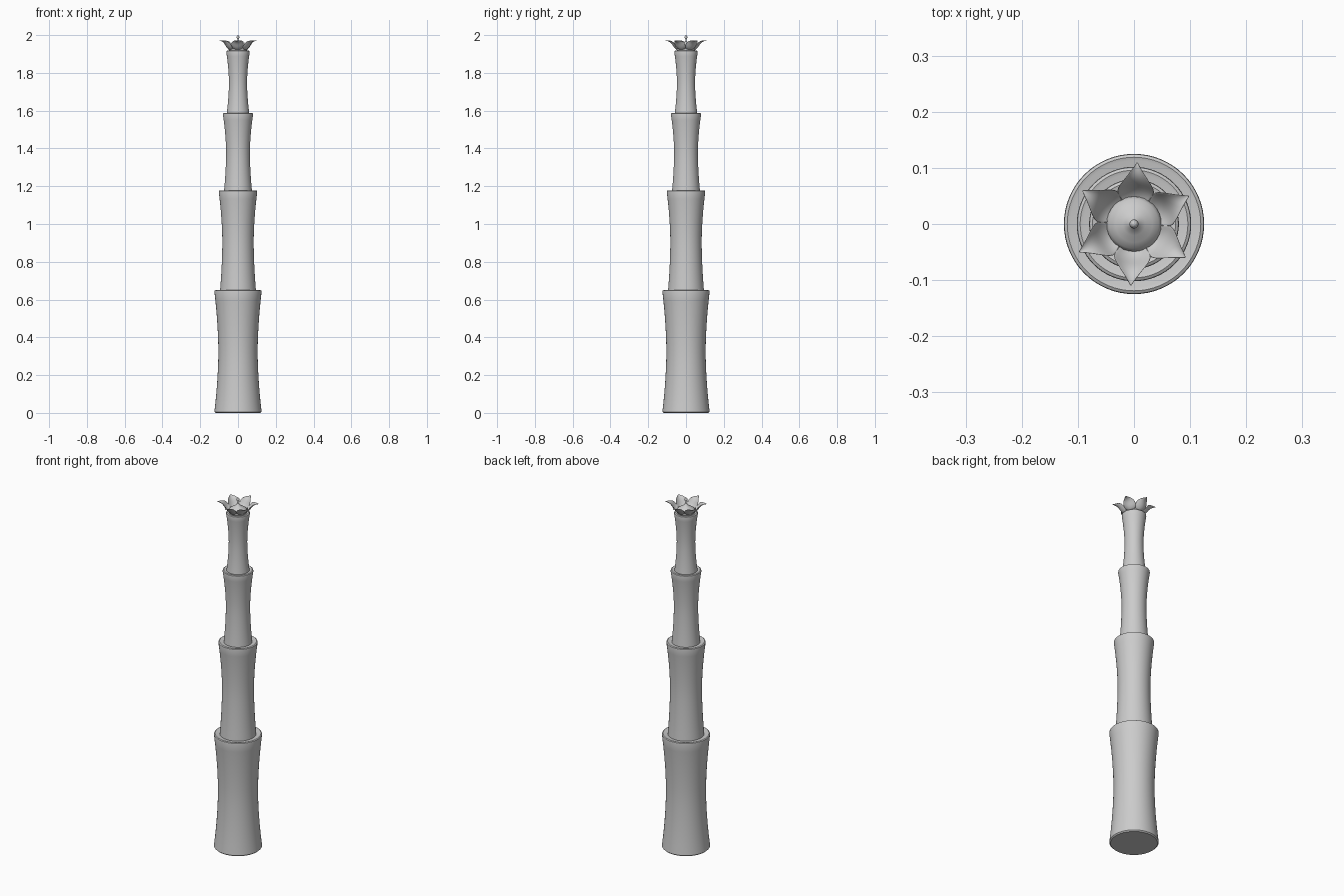
import bpy, bmesh, math

if "Cube" in bpy.data.objects:
    bpy.data.objects.remove(bpy.data.objects["Cube"])

def finish(name, bm, angle=40):
    bmesh.ops.recalc_face_normals(bm, faces=bm.faces)
    me = bpy.data.meshes.new(name)
    bm.to_mesh(me)
    bm.free()
    ob = bpy.data.objects.new(name, me)
    bpy.context.collection.objects.link(ob)
    bpy.ops.object.select_all(action='DESELECT')
    ob.select_set(True)
    bpy.context.view_layer.objects.active = ob
    bpy.ops.object.shade_smooth_by_angle(angle=math.radians(angle))
    return ob

def lathe(name, profile, n=64):
    bm = bmesh.new()
    vs = [bm.verts.new((r, 0, z)) for r, z in profile]
    es = [bm.edges.new(p) for p in zip(vs, vs[1:])]
    bmesh.ops.spin(bm, geom=vs + es, axis=(0, 0, 1), cent=(0, 0, 0),
                   angle=math.tau, steps=n)
    bmesh.ops.remove_doubles(bm, verts=bm.verts, dist=1e-5)
    return finish(name, bm)

def segment(name, z0, z1, r0, waist, r1):
    # waisted stalk with a small rounded lip at both ends
    prof = [(0, z0), (r0 - .006, z0), (r0, z0 + .006)]
    for i in range(1, 14):
        t = i / 14
        end = r0 if t < .5 else r1
        r = waist + (end - waist) * abs(2 * t - 1) ** 1.8
        prof.append((r, z0 + .006 + (z1 - z0 - .014) * t))
    prof += [(r1, z1 - .008), (r1 - .001, z1 - .003), (r1 - .006, z1),
             (r1 - .012, z1 - .002), (0, z1 - .004)]
    return lathe(name, prof)

# Stacked stalk segments
segment("stalk_base", 0.0, .65, .125, .104, .125)
segment("stalk_lower", .64, 1.178, .095, .083, .102)
segment("stalk_middle", 1.168, 1.588, .074, .063, .08)
segment("stalk_upper", 1.578, 1.918, .06, .048, .062)

# Central cone and finial
lathe("flower_heart", [(0, 1.912), (.044, 1.914), (.049, 1.921), (.049, 1.928),
      (.044, 1.936), (.033, 1.944), (.02, 1.951), (.009, 1.959), (.004, 1.969),
      (.003, 1.978), (.006, 1.982), (.008, 1.988), (.006, 1.995), (0, 2.0)], 32)

# Six cupped petals: rows of (radius, height, half width)
rows = [(.030, 1.916, .012), (.045, 1.920, .022), (.058, 1.929, .031),
        (.067, 1.941, .034), (.075, 1.954, .030), (.085, 1.964, .021),
        (.097, 1.969, .010), (.110, 1.970, .0008)]
for k in range(6):
    a = math.radians(27 + 60 * k)
    ca, sa = math.cos(a), math.sin(a)
    bm = bmesh.new()
    grid = []
    for r, z, w in rows:
        line = []
        for j in range(-4, 5):
            u = j / 4
            x, y = r - .25 * w * u * u, w * u
            line.append(bm.verts.new((x * ca - y * sa, x * sa + y * ca,
                                      z + .3 * w * u * u)))
        grid.append(line)
    for p, q in zip(grid, grid[1:]):
        for j in range(8):
            bm.faces.new((p[j], p[j + 1], q[j + 1], q[j]))
    petal = finish(f"petal_{k + 1}", bm, 60)
    m = petal.modifiers.new("thickness", 'SOLIDIFY')
    m.thickness = .0015
    m.offset = 0
    s = petal.modifiers.new("smooth", 'SUBSURF')
    s.levels = s.render_levels = 1
